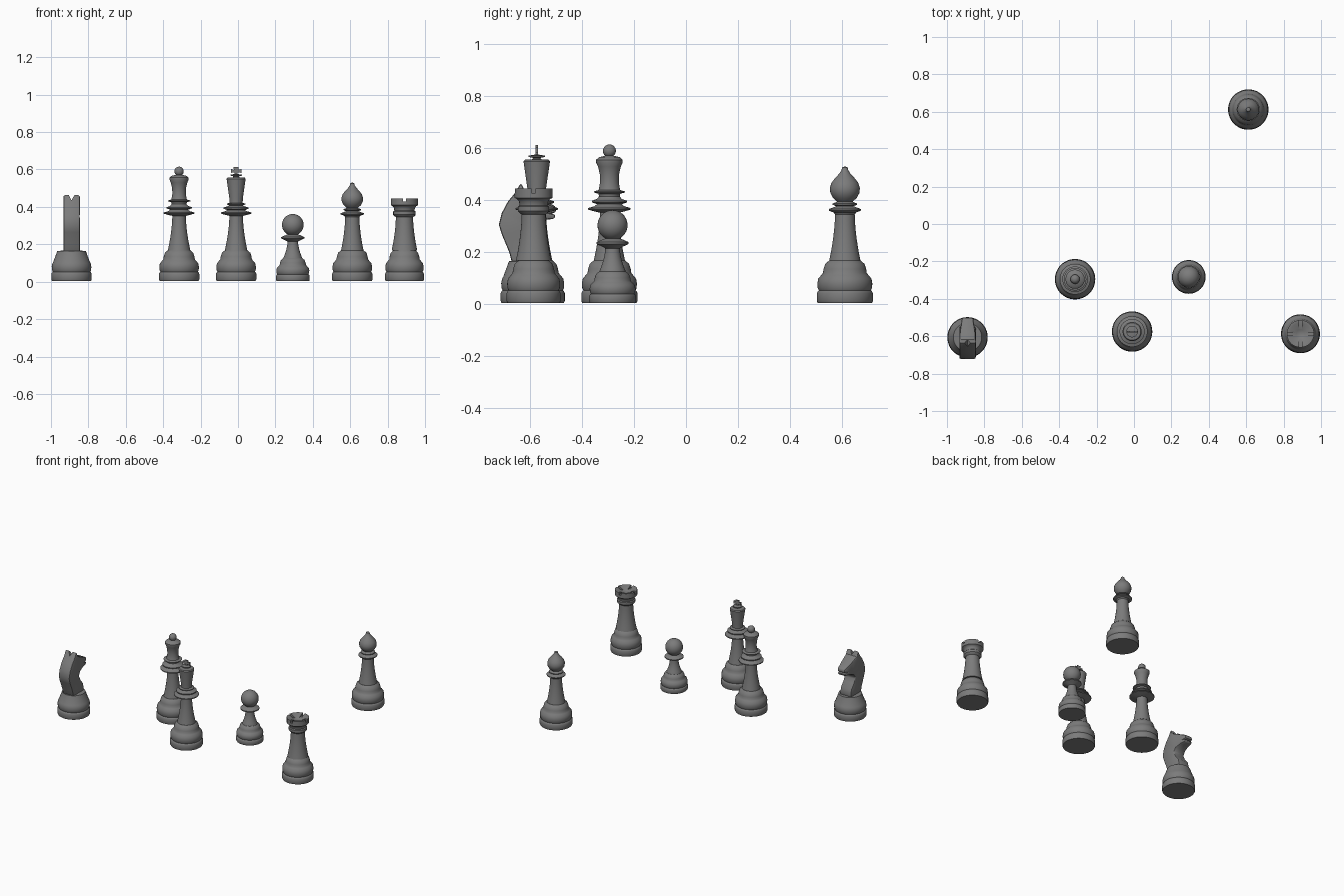
import bpy, bmesh, math
from mathutils import Matrix, Vector

cube = bpy.data.objects.get("Cube")
if cube:
    bpy.data.objects.remove(cube, do_unlink=True)

grey = bpy.data.materials.new("stone grey")
grey.use_nodes = True
GREY = (0.2, 0.2, 0.2, 1)
grey.diffuse_color = GREY
shader = next(n for n in grey.node_tree.nodes if n.type == "BSDF_PRINCIPLED")
shader.inputs["Base Color"].default_value = GREY
SEGMENTS = 48


def finish(bm, name, place):
    """Turn a bmesh into a smooth-shaded object standing at place."""
    bmesh.ops.recalc_face_normals(bm, faces=bm.faces)
    mesh = bpy.data.meshes.new(name)
    bm.to_mesh(mesh)
    bm.free()
    mesh.materials.append(grey)
    mesh.shade_smooth()
    mesh.set_sharp_from_angle(angle=math.radians(35))
    obj = bpy.data.objects.new(name, mesh)
    obj.location = (*place, 0)
    bpy.context.collection.objects.link(obj)
    return obj


def lathe(name, profile, place):
    """Spin a (radius, height) profile about the vertical axis."""
    bm = bmesh.new()
    verts = [bm.verts.new((r, 0, z)) for r, z in profile]
    edges = [bm.edges.new(pair) for pair in zip(verts, verts[1:])]
    bmesh.ops.spin(bm, geom=verts + edges, cent=(0, 0, 0), axis=(0, 0, 1),
                   angle=math.tau, steps=SEGMENTS, use_merge=True)
    bmesh.ops.remove_doubles(bm, verts=bm.verts, dist=0.0001)
    return finish(bm, name, place)


def prism(outline, half):
    """Thick plate from a (y, z) outline, extruded along x."""
    bm = bmesh.new()
    face = bm.faces.new([bm.verts.new((-half, y, z)) for y, z in outline])
    new = bmesh.ops.extrude_face_region(bm, geom=[face])["geom"]
    moved = [v for v in new if isinstance(v, bmesh.types.BMVert)]
    bmesh.ops.translate(bm, verts=moved, vec=(2 * half, 0, 0))
    return bm


def carve(obj, cutters):
    """Subtract cutters, bake the modifiers and discard the cutters."""
    for cutter in cutters:
        cutter.hide_render = True
        mod = obj.modifiers.new("cut", "BOOLEAN")
        mod.operation, mod.solver, mod.object = "DIFFERENCE", "EXACT", cutter
    bpy.context.view_layer.update()
    graph = bpy.context.evaluated_depsgraph_get()
    baked = bpy.data.meshes.new_from_object(obj.evaluated_get(graph))
    obj.modifiers.clear()
    obj.data = baked
    baked.shade_smooth()
    baked.set_sharp_from_angle(angle=math.radians(35))
    for cutter in cutters:
        bpy.data.objects.remove(cutter, do_unlink=True)


def foot(r, h=1):
    """Plinth disc, groove and rounded bulge shared by every piece."""
    shape = [(0, .005), (.97, .005), (1, .012), (1, .042), (.97, .049),
             (.93, .053), (.97, .062), (.98, .08), (.95, .098), (.84, .112)]
    return [(r * a, z * h) for a, z in shape]


def shoulder(r, h=1):
    """Stepped cap over the bulge, leading into the stem."""
    shape = [(.78, .12), (.76, .135), (.7, .155), (.56, .168)]
    return [(r * a, z * h) for a, z in shape]


def stem(low, high, z0, z1, steps=6):
    """Concave column that narrows quickly, then slowly."""
    span = [i / steps for i in range(steps + 1)]
    return [(high + (low - high) * (1 - t) ** 1.7, z0 + (z1 - z0) * t) for t in span]


def collar(z, r, t=.01):
    """Thin ring with a rounded rim."""
    return [(r * .7, z - t), (r, z - t * .3), (r, z + t * .3), (r * .7, z + t)]


def ball(z, r, start, steps=12):
    """Arc of a sphere from an angle above its south pole to the top."""
    angles = [start + (math.pi - start) * i / steps for i in range(steps + 1)]
    return [(r * math.sin(a) if a < math.pi else 0, z - r * math.cos(a)) for a in angles]


WIDE = .108

# Pawn
lathe("pawn", foot(.09, .75) + shoulder(.09, .75) + stem(.05, .028, .128, .215)
      + collar(.235, .062, .012) + ball(.304, .058, .5), (.293, -.283))

# Bishop
mitre = [(.03, .395), (.045, .408), (.056, .428), (.058, .448), (.051, .468),
         (.037, .486), (.022, .502), (.013, .516), (.011, .526), (0, .531)]
lathe("bishop", foot(WIDE) + shoulder(WIDE) + stem(.06, .038, .168, .345)
      + collar(.363, .062) + collar(.385, .047, .008) + mitre, (.611, .612))

# Queen
crown = [(.04, .446), (.036, .47), (.037, .5), (.044, .53), (.051, .545),
         (.051, .556), (.04, .566), (.014, .572)]
lathe("queen", foot(WIDE) + shoulder(WIDE) + stem(.06, .036, .168, .352)
      + collar(.367, .082) + collar(.395, .068) + [(.04, .415)]
      + collar(.432, .06, .007) + crown + ball(.59, .025, .6), (-.315, -.295))

# King
crown = [(.036, .446), (.051, .55), (.046, .556), (.018, .558), (.014, .563),
         (.031, .567), (.031, .572), (0, .577)]
spot = (-.01, -.575)
lathe("king", foot(WIDE) + shoulder(WIDE) + stem(.06, .036, .168, .352)
      + collar(.367, .082) + collar(.393, .067) + collar(.415, .05, .007) + crown, spot)
half_cross = [(.008, .572), (.008, .585), (.028, .582), (.028, .603), (.012, .598), (.014, .612)]
outline = half_cross + [(-y, z) for y, z in reversed(half_cross)]
bm = prism(outline, .004)
bm.transform(Matrix.Rotation(math.pi / 2, 4, "Z"))
finish(bm, "king_cross", spot)

# Rook with a shallow bowl and four slots in its rim
spot = (.89, -.587)
tower = [(.055, .352), (.06, .358), (.06, .375), (.054, .38), (.056, .395),
         (.064, .405), (.073, .409), (.073, .446), (.058, .446), (.022, .425), (0, .422)]
rook = lathe("rook", foot(.104) + shoulder(.104) + stem(.068, .046, .168, .345)
             + tower, spot)
slots = []
for turn in (0, math.pi / 2):
    bm = prism([(-.1, .428), (.1, .428), (.1, .48), (-.1, .48)], .008)
    bm.transform(Matrix.Rotation(turn, 4, "Z"))
    slots.append(finish(bm, "slot_cutter", spot))
carve(rook, slots)

# Knight base
spot = (-.89, -.606)
lathe("knight_base", foot(WIDE)[:-1] + [(.098, .105), (.076, .165), (0, .167)], spot)

# Knight head, muzzle towards the back, tapered at the nose
outline = [(-.062, .15), (-.075, .2), (-.102, .265), (-.115, .305), (-.104, .35),
           (-.08, .395), (-.055, .425), (-.03, .467), (-.012, .432), (.03, .412),
           (.07, .392), (.103, .378), (.106, .353), (.085, .349), (.104, .345),
           (.1, .328), (.06, .325), (.02, .312), (.002, .285), (.018, .25),
           (.048, .215), (.056, .18), (.05, .15)]
bm = prism(outline, .044)
bmesh.ops.recalc_face_normals(bm, faces=bm.faces)
for v in bm.verts:
    if v.co.z > .3:
        v.co.x *= 1 - 3.5 * max(0, v.co.y - .01)
bmesh.ops.triangulate(bm, faces=[f for f in bm.faces if len(f.verts) > 4])
head = finish(bm, "knight_head", spot)
bevel = head.modifiers.new("soft_edges", "BEVEL")
bevel.width, bevel.segments, bevel.angle_limit = .009, 2, math.radians(50)

# V-shaped gap between the ears
bm = prism([(0, .435), (.03, .49), (-.03, .49)], .2)
bm.transform(Matrix.Rotation(math.pi / 2, 4, "Z"))
carve(head, [finish(bm, "ear_cutter", spot)])
